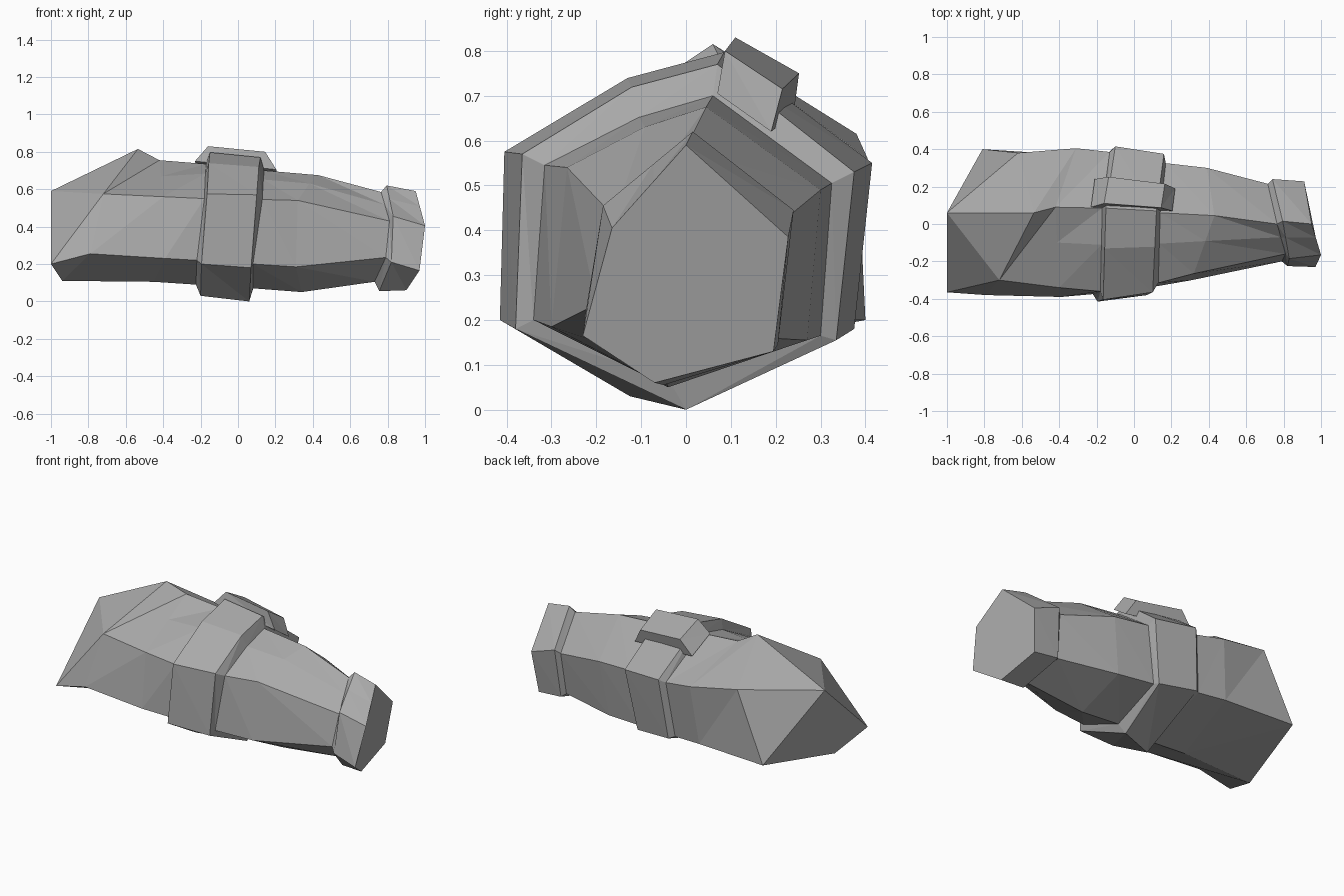
import bpy
import bmesh
from mathutils import Vector

cube = bpy.data.objects.get("Cube")
if cube:
    bpy.data.objects.remove(cube, do_unlink=True)

grey = bpy.data.materials.new("plain_grey")
grey.use_nodes = True
grey.diffuse_color = (0.4, 0.4, 0.4, 1)
grey.node_tree.nodes["Principled BSDF"].inputs["Base Color"].default_value = (0.4, 0.4, 0.4, 1)


def ring(points, bulge=0.0):
    """Six corners (top, upper back, lower back, bottom, lower front, upper front)
    plus a bulging point halfway along the upper front side."""
    pts = [Vector(p) for p in points]
    return pts + [pts[5].lerp(pts[0], 0.56) + Vector((0, 0, bulge))]


def loft(name, rings):
    """Skin a row of equal-length rings, merging shared corners, and cap both ends."""
    bm = bmesh.new()
    cache = {}

    def vert(p):
        key = tuple(round(c, 4) for c in p)
        if key not in cache:
            cache[key] = bm.verts.new(key)
        return cache[key]

    def face(pts):
        vs = list(dict.fromkeys(vert(p) for p in pts))
        if len(vs) > 2 and not bm.faces.get(vs):
            bm.faces.new(vs)

    for a, b in zip(rings, rings[1:]):
        for i in range(len(a)):
            j = (i + 1) % len(a)
            face((a[i], a[j], b[i]))
            face((a[j], b[j], b[i]))
    face(rings[0])
    face(rings[-1])
    bmesh.ops.recalc_face_normals(bm, faces=bm.faces)
    mesh = bpy.data.meshes.new(name)
    bm.to_mesh(mesh)
    bm.free()
    mesh.materials.append(grey)
    obj = bpy.data.objects.new(name, mesh)
    bpy.context.collection.objects.link(obj)
    return obj


# Rings where the band meets the sleeve on each side
sleeve_end = ring([(-0.17, 0.085, 0.735), (-0.13, 0.385, 0.53), (-0.17, 0.35, 0.19),
                   (-0.225, -0.1, 0.09), (-0.22, -0.375, 0.22), (-0.18, -0.36, 0.55)], 0.03)
forearm_start = ring([(0.14, 0.06, 0.70), (0.17, 0.325, 0.505), (0.11, 0.30, 0.165),
                      (0.08, -0.04, 0.07), (0.08, -0.34, 0.20), (0.13, -0.315, 0.545)], 0.02)

# Elbow: hexagonal sleeve running to a faceted point
peak, knuckle, tip = (-0.535, 0.06, 0.815), (-0.72, -0.30, 0.575), (-1, 0.06, 0.59)
back_top, back_low = (-0.62, 0.38, 0.615), (-0.81, 0.40, 0.20)
under, corner = (-0.94, -0.126, 0.11), (-1, -0.365, 0.20)
elbow_mid = ring([(-0.42, 0.09, 0.755), (-0.31, 0.405, 0.56), (-0.35, 0.37, 0.20),
                  (-0.45, -0.10, 0.105), (-0.39, -0.39, 0.23), (-0.40, -0.34, 0.56)], 0.0)
elbow_far = [Vector(p) for p in (peak, back_top, back_low, under,
                                 (-0.79, -0.38, 0.255), knuckle, knuckle)]
elbow_tip = [Vector(p) for p in (tip, tip, back_low, under, corner, tip, tip)]
loft("elbow_sleeve", [sleeve_end, elbow_mid, elbow_far, elbow_tip])

# Raised band with chamfered edges
band_left = ring([(-0.15, 0.085, 0.797), (-0.10, 0.415, 0.55), (-0.14, 0.375, 0.18),
                  (-0.20, -0.125, 0.03), (-0.195, -0.415, 0.20), (-0.165, -0.405, 0.575)], 0.04)
band_right = ring([(0.12, 0.07, 0.77), (0.16, 0.375, 0.53), (0.10, 0.335, 0.155),
                   (0.06, 0.0, 0.0), (0.07, -0.38, 0.18), (0.10, -0.365, 0.57)], 0.037)
loft("band", [sleeve_end, band_left, band_right, forearm_start])

# Tapering forearm
forearm_mid = ring([(0.43, 0.045, 0.675), (0.39, 0.30, 0.49), (0.34, 0.27, 0.155),
                    (0.34, -0.04, 0.05), (0.31, -0.30, 0.185), (0.32, -0.265, 0.54)], 0.015)
wrist = ring([(0.765, 0.0, 0.585), (0.715, 0.215, 0.42), (0.70, 0.18, 0.16),
              (0.73, -0.06, 0.105), (0.79, -0.20, 0.235), (0.81, -0.16, 0.43)])
loft("forearm_sleeve", [forearm_start, forearm_mid, wrist])

# Wrist cuff
cuff_inner = ring([(0.795, 0.015, 0.62), (0.74, 0.24, 0.445), (0.72, 0.205, 0.145),
                   (0.755, -0.05, 0.055), (0.82, -0.225, 0.21), (0.83, -0.185, 0.455)])
cuff_outer = ring([(0.95, 0.0, 0.59), (0.91, 0.228, 0.385), (0.88, 0.195, 0.13),
                   (0.90, -0.07, 0.06), (0.97, -0.23, 0.165), (1.0, -0.165, 0.405)])
loft("wrist_cuff", [wrist, cuff_inner, cuff_outer])

# Chamfered buckle sitting on the band's upper back side
buckle_base = [Vector(p) for p in ((-0.23, 0.09, 0.75), (0.205, 0.07, 0.705),
                                   (0.22, 0.19, 0.62), (-0.21, 0.24, 0.66))]
buckle_top = [Vector(p) for p in ((-0.16, 0.11, 0.83), (0.145, 0.087, 0.80),
                                  (0.165, 0.215, 0.715), (-0.135, 0.252, 0.75))]
loft("buckle", [buckle_base, buckle_top])
